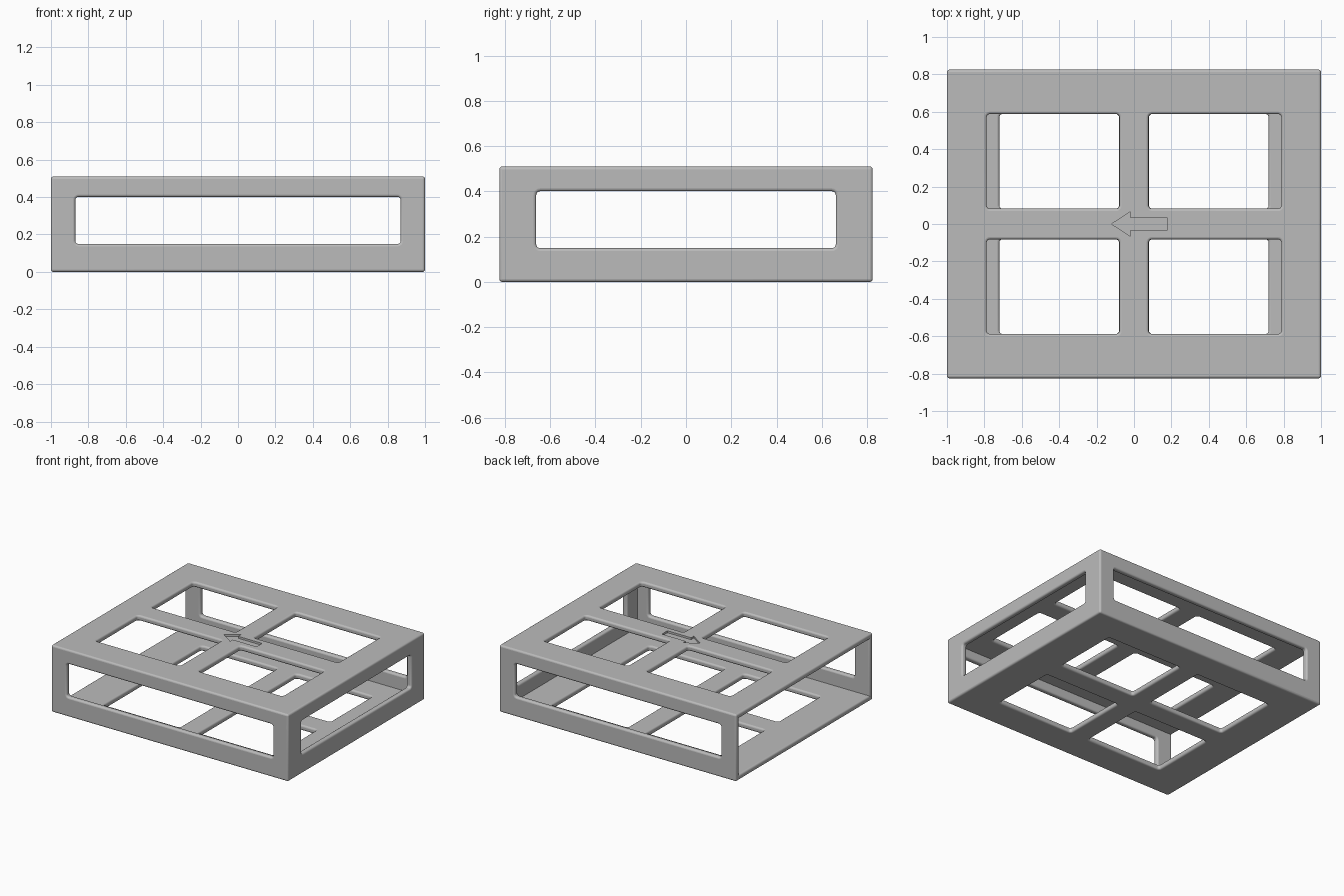
import bpy
import bmesh
from math import sin, cos, pi
from mathutils import Matrix, Vector

if "Cube" in bpy.data.objects:
    bpy.data.objects.remove(bpy.data.objects["Cube"])

HALF_X, HALF_Y, HEIGHT = 1.0, 0.825, 0.51
WALL, ROUND, STEPS = 0.04, 0.013, 4

grey = bpy.data.materials.new("light grey")
grey.use_nodes = True
colour = (0.5, 0.5, 0.5, 1)
grey.diffuse_color = colour
grey.node_tree.nodes["Principled BSDF"].inputs["Base Color"].default_value = colour


def rounded_rect(cx, cy, hx, hy, radius):
    """Outline of a rectangle with rounded corners."""
    pts = []
    for corner, (sx, sy) in enumerate([(1, 1), (-1, 1), (-1, -1), (1, -1)]):
        for i in range(STEPS + 1):
            a = (corner + i / STEPS) * pi / 2
            pts.append((cx + sx * (hx - radius) + radius * cos(a),
                        cy + sy * (hy - radius) + radius * sin(a)))
    return pts


def ring(bm, pts, w):
    return [bm.verts.new((u, v, w)) for u, v in pts]


def bridge(bm, a, b, smooth):
    n = len(a)
    for i in range(n):
        j = (i + 1) % n
        bm.faces.new((a[i], a[j], b[j], b[i])).smooth = smooth


def loop_edges(bm, loop):
    return [bm.edges.get((loop[i - 1], loop[i])) for i in range(len(loop))]


def panel(name, hx, hy, windows, matrix, pocket=None):
    """Plate with rounded edges, rounded windows and an optional engraving."""
    bm = bmesh.new()
    # edge profile: (inset, height) from the inner to the outer face
    arc = [(ROUND * (1 - sin(i / STEPS * pi / 2)),
            ROUND * (1 - cos(i / STEPS * pi / 2))) for i in range(STEPS + 1)]
    profile = arc + [(d, WALL - w) for d, w in reversed(arc)]
    low, high = [], []
    for k, (cx, cy, wx, wy) in enumerate([(0, 0, hx, hy)] + windows):
        rings = []
        for inset, w in profile:
            if k == 0:
                pts = rounded_rect(cx, cy, wx - inset, wy - inset,
                                   ROUND - inset + 0.001)
            else:
                pts = rounded_rect(cx, cy, wx + inset, wy + inset,
                                   0.018 + inset)
            rings.append(ring(bm, pts, w))
        for i in range(len(rings) - 1):
            bridge(bm, rings[i], rings[i + 1], i != STEPS)
        low += loop_edges(bm, rings[0])
        high += loop_edges(bm, rings[-1])
    if pocket:
        rim, floor = ring(bm, pocket, WALL), ring(bm, pocket, WALL - 0.015)
        bridge(bm, rim, floor, False)
        high += loop_edges(bm, rim)
        bmesh.ops.triangle_fill(bm, edges=loop_edges(bm, floor),
                                use_beauty=True, normal=(0, 0, 1))
    for edges in (low, high):
        bmesh.ops.triangle_fill(bm, edges=edges, use_beauty=True,
                                normal=(0, 0, 1))
    bmesh.ops.recalc_face_normals(bm, faces=bm.faces)
    mesh = bpy.data.meshes.new(name)
    bm.to_mesh(mesh)
    bm.free()
    mesh.materials.append(grey)
    obj = bpy.data.objects.new(name, mesh)
    obj.matrix_world = matrix
    bpy.context.collection.objects.link(obj)


def frame(u, v, origin):
    """Placement whose plate axes are u and v, facing along u x v."""
    u, v = Vector(u), Vector(v)
    m = Matrix((u, v, u.cross(v))).transposed().to_4x4()
    m.translation = origin
    return m


def four_windows(cx, hx):
    return [(sx * cx, sy * 0.335, hx, 0.253) for sx in (1, -1) for sy in (1, -1)]


X, Y, Z = (1, 0, 0), (0, 1, 0), (0, 0, 1)
MID = HEIGHT / 2
arrow = [(-0.12, 0), (-0.02, -0.065), (-0.02, -0.033), (0.18, -0.033),
         (0.18, 0.033), (-0.02, 0.033), (-0.02, 0.065)]

# top and bottom plates
panel("top_plate", HALF_X, HALF_Y, four_windows(0.433, 0.355),
      frame(X, Y, (0, 0, HEIGHT - WALL)), arrow)
panel("bottom_plate", HALF_X, HALF_Y, four_windows(0.4, 0.32),
      frame(X, Y, (0, 0, 0)))

# walls on three sides; the -x side stays open
long_window = [(0, 0.02, 0.87, 0.126)]
panel("front_wall", HALF_X, MID, long_window,
      frame(X, Z, (0, WALL - HALF_Y, MID)))
panel("back_wall", HALF_X, MID, long_window,
      frame((-1, 0, 0), Z, (0, HALF_Y - WALL, MID)))
panel("end_wall", HALF_Y, MID, [(0, 0.02, 0.662, 0.126)],
      frame(Y, Z, (HALF_X - WALL, 0, MID)))
